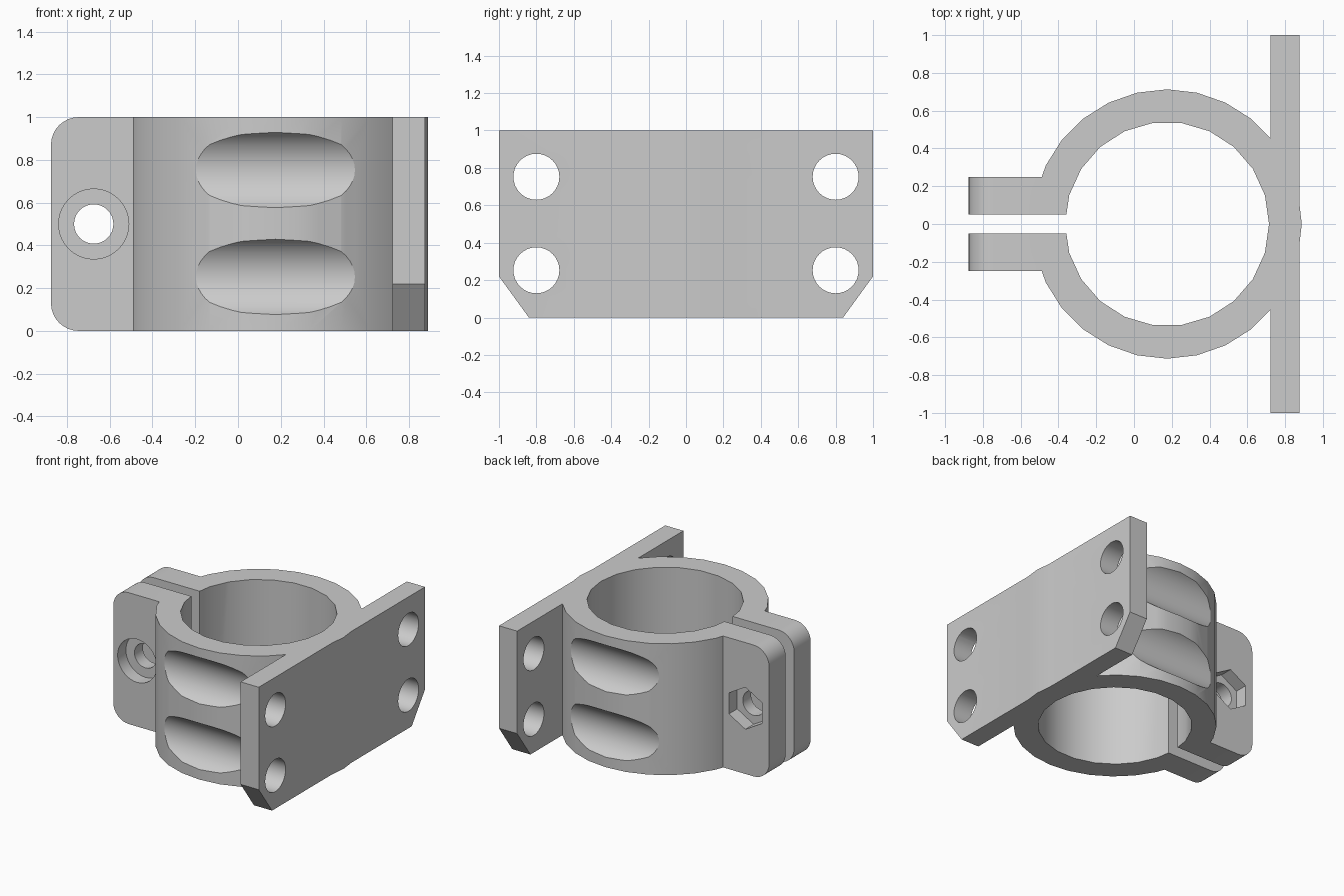
import bpy, bmesh, math
from mathutils import Vector

cube = bpy.data.objects.get("Cube")
if cube:
    bpy.data.objects.remove(cube, do_unlink=True)

grey = bpy.data.materials.new("plain grey")
grey.use_nodes = True
colour = (0.6, 0.6, 0.6, 1)
grey.diffuse_color = colour
grey.node_tree.nodes["Principled BSDF"].inputs["Base Color"].default_value = colour

# Shared dimensions
RING_X, OUTER, BORE = 0.175, 0.713, 0.54
BOLT_X = -0.675
PLATE_IN, PLATE_OUT = 0.722, 0.875


def circle(u, v, r, n, turn=0.0):
    return [(u + r * math.cos(turn + math.tau * i / n),
             v + r * math.sin(turn + math.tau * i / n)) for i in range(n)]


def prism(name, profile, axis, lo, hi):
    """Extrude a flat profile along x, y or z from lo to hi."""
    def place(u, v, w):
        return Vector({"x": (w, u, v), "y": (u, w, v), "z": (u, v, w)}[axis])
    bm = bmesh.new()
    base = bm.faces.new([bm.verts.new(place(u, v, lo)) for u, v in profile])
    extruded = bmesh.ops.extrude_face_region(bm, geom=[base])["geom"]
    bmesh.ops.translate(bm, vec=place(0, 0, hi - lo),
                        verts=[g for g in extruded if isinstance(g, bmesh.types.BMVert)])
    bmesh.ops.recalc_face_normals(bm, faces=bm.faces)
    mesh = bpy.data.meshes.new(name)
    bm.to_mesh(mesh)
    bm.free()
    mesh.materials.append(grey)
    obj = bpy.data.objects.new(name, mesh)
    bpy.context.collection.objects.link(obj)
    return obj


def combine(body, tool, operation):
    """Apply a boolean to the body and discard the tool."""
    mod = body.modifiers.new(tool.name, "BOOLEAN")
    mod.operation, mod.solver, mod.object = operation, "EXACT", tool
    bpy.context.view_layer.objects.active = body
    bpy.ops.object.modifier_apply(modifier=mod.name)
    bpy.data.objects.remove(tool, do_unlink=True)


# Ring
clamp = prism("pipe_clamp", circle(RING_X, 0, OUTER, 28), "z", 0, 1)

# Clamping ears with rounded outer corners
r, left = 0.13, -0.875
ear = [(-0.38, 0), (-0.38, 1)]
for cz, start in ((1 - r, 90), (r, 180)):
    for i in range(9):
        a = math.radians(start + 90 * i / 8)
        ear.append((left + r + r * math.cos(a), cz + r * math.sin(a)))
combine(clamp, prism("ears", ear, "y", -0.25, 0.25), "UNION")

# Mounting plate with chamfered lower corners
plate = [(-0.84, 0), (0.84, 0), (1, 0.22), (1, 1), (-1, 1), (-1, 0.22)]
combine(clamp, prism("plate", plate, "x", PLATE_IN, PLATE_OUT), "UNION")

# Bore, slit, bolt hole, bolt head recess and nut recess
slit = [(-1, -0.05), (-0.1, -0.05), (-0.1, 0.05), (-1, 0.05)]
cutters = [
    prism("bore", circle(RING_X, 0, BORE, 22), "z", -0.1, 1.1),
    prism("slit", slit, "z", -0.1, 1.1),
    prism("bolt_hole", circle(BOLT_X, 0.5, 0.092, 32), "y", -0.4, 0.4),
    prism("head_recess", circle(BOLT_X, 0.5, 0.164, 40), "y", -0.4, -0.15),
    prism("nut_recess", circle(BOLT_X, 0.5, 0.16, 6, math.pi / 6), "y", 0.15, 0.4),
]

# Plate screw holes and the screw clearance grooves in the ring
for y in (-0.8, 0.8):
    for z in (0.2525, 0.7525):
        cutters.append(prism("screw_hole", circle(y, z, 0.123, 32), "x", 0.69, 0.95))
        cutters.append(prism("groove", circle(y, z, 0.197, 48), "x", -0.4, 0.68))
for cutter in cutters:
    combine(clamp, cutter, "DIFFERENCE")

# Smooth the curved walls, keep the edges crisp
bpy.ops.object.select_all(action="DESELECT")
clamp.select_set(True)
bpy.context.view_layer.objects.active = clamp
bpy.ops.object.shade_smooth_by_angle(angle=math.radians(25))
